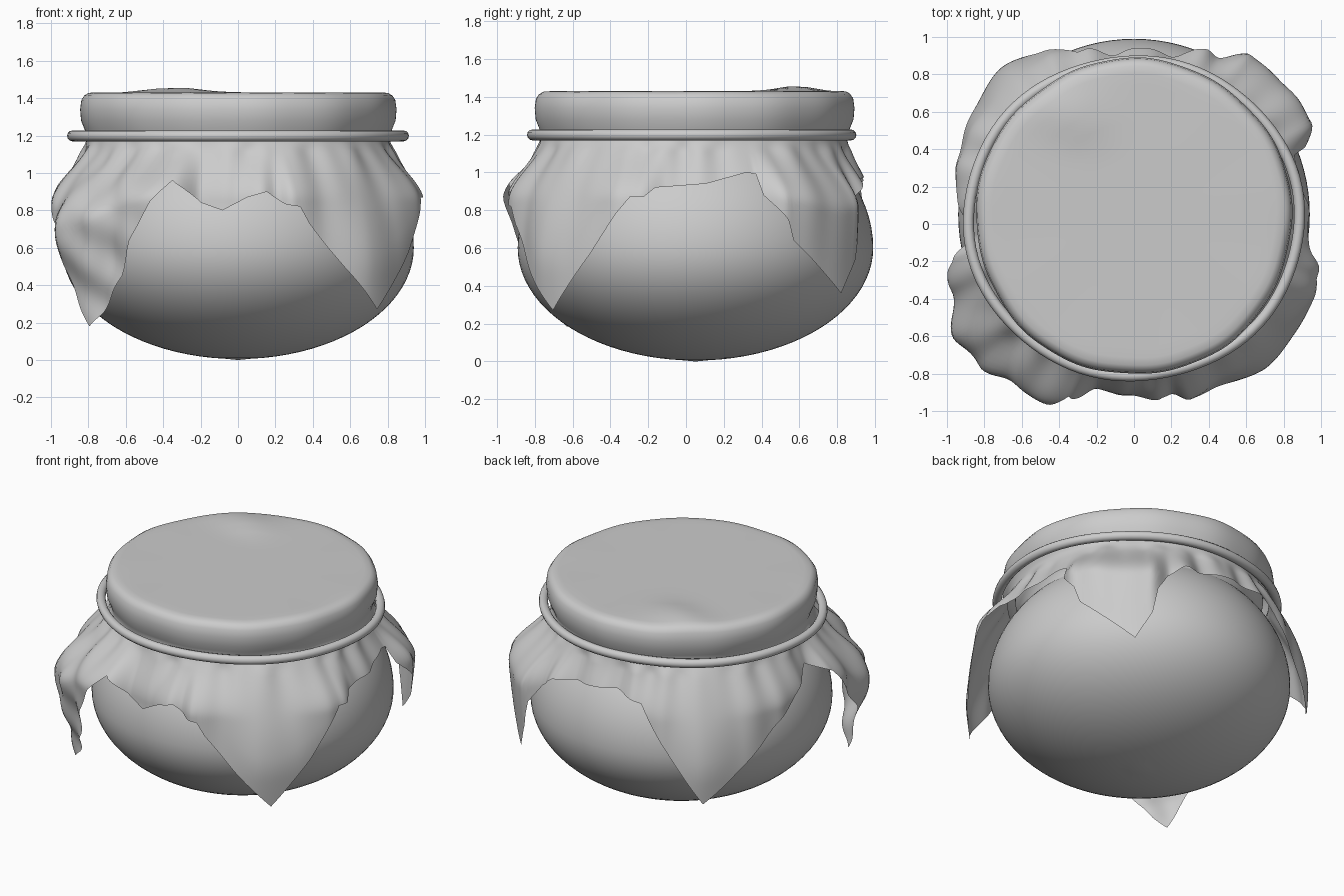
import bpy, bmesh, math
from math import sin, cos, pi, radians, exp

old = bpy.data.objects.get("Cube")
if old:
    bpy.data.objects.remove(old)

GREY = (0.6, 0.6, 0.6, 1.0)
CENTRE_Y = 0.04
TIE_Z = 1.198

material = bpy.data.materials.new("plain grey")
material.use_nodes = True
material.diffuse_color = GREY
material.node_tree.nodes["Principled BSDF"].inputs["Base Color"].default_value = GREY


def clamp(value):
    return max(0.0, min(1.0, value))


def ease(value):
    value = clamp(value)
    return value * value * (3 - 2 * value)


def lookup(table, angle, smooth=False):
    """Interpolate a closed table of (degrees, value) pairs."""
    first = table[0]
    while angle < first[0]:
        angle += 360
    closed = table + [(first[0] + 360, first[1])]
    for (a, va), (b, vb) in zip(closed, closed[1:]):
        if angle <= b:
            t = (angle - a) / (b - a)
            return va + (vb - va) * (ease(t) if smooth else t)


def finish(bm, name):
    bmesh.ops.recalc_face_normals(bm, faces=bm.faces)
    mesh = bpy.data.meshes.new(name)
    bm.to_mesh(mesh)
    bm.free()
    mesh.materials.append(material)
    for polygon in mesh.polygons:
        polygon.use_smooth = True
    obj = bpy.data.objects.new(name, mesh)
    bpy.context.collection.objects.link(obj)


def skin(name, rings, poles=(), closed=False):
    """Bridge rings of points; poles are (ring index, point) caps."""
    bm = bmesh.new()
    rows = [[bm.verts.new(p) for p in ring] for ring in rings]
    count = len(rows[0])
    pairs = list(zip(rows, rows[1:]))
    if closed:
        pairs.append((rows[-1], rows[0]))
    for upper, lower in pairs:
        for i in range(count):
            j = (i + 1) % count
            bm.faces.new((upper[i], lower[i], lower[j], upper[j]))
    for index, point in poles:
        tip = bm.verts.new(point)
        row = rows[index]
        for i in range(count):
            bm.faces.new((tip, row[i], row[(i + 1) % count]))
    finish(bm, name)


def circle(radius, z, y, count=96):
    return [(radius * cos(2 * pi * i / count), y + radius * sin(2 * pi * i / count), z)
            for i in range(count)]


# Rounded pot with a short neck
pot_profile = []
for i in range(1, 33):
    tilt = -pi / 2 + i * pi / 44
    height = 0.595 if tilt < 0 else 0.75
    pot_profile.append((0.94 * cos(tilt), 0.6 + height * sin(tilt)))
pot_profile += [(0.75, 1.14), (0.77, 1.2), (0.78, 1.36), (0.74, 1.39)]
skin("pot", [circle(r, z, 0.05) for r, z in pot_profile],
     [(0, (0, 0.05, 0)), (-1, (0, 0.05, 1.39))])

# Height of the cloth hem around the pot, with four hanging corners
hem = [(-166, .92), (-160, .76), (-156, .68), (-150, .55), (-146, .4), (-140, .18),
       (-135, .25), (-126, .45), (-122, .64), (-115, .85), (-110, .96), (-107, .92),
       (-102, .84), (-95, .8), (-87, .87), (-81, .9), (-75, .83), (-71, .82),
       (-68, .73), (-57, .5), (-45, .27), (-31, .57), (-23, .78), (-19, .87),
       (-15, .87), (-12, .92), (4, .94), (18, 1), (21, .99), (22, .88), (28, .75),
       (30, .64), (36, .55), (49, .36), (55, .54), (57, .72), (61, .85), (68, .94),
       (76, .96), (97, .99), (109, .94), (132, .32), (160, .74), (172, .88), (186, 1)]

# How far the folds stand out around the pot
folds = [(-167, 1.03), (-158, 1.05), (-145, 1.17), (-136, 1.15), (-128, 1.1), (-122, 1.12),
         (-110, 1.09), (-102, .94), (-92, .95), (-83, 1), (-78, .97), (-73, 1.03),
         (-64, 1.02), (-48, 1.08), (-36, 1.07), (-24, 1.07), (-17, 1.05), (-9, .96),
         (8, .95), (20, .97), (28, 1.08), (43, 1.07), (54, 1.07), (62, .96),
         (67, 1), (77, .91), (90, .94), (97, .91), (106, .97), (119, 1.02),
         (132, 1.07), (147, 1.03), (162, 1), (176, .95), (187, .91)]


def cloth_point(degrees, radius, z):
    a = radians(degrees)
    return (radius * cos(a), CENTRE_Y + radius * sin(a), z)


def bump(degrees, middle, width):
    return exp(-((degrees - middle) / width) ** 2)


def skirt_point(degrees, t):
    a = radians(degrees)
    top = 1.18
    z = top + (lookup(hem, degrees) - top) * t
    drop = top - z
    # Two corners hang as flat flaps, the other two sag and bulge lower
    flat = bump(degrees, -45, 20) + bump(degrees, 133, 24)
    sag = bump(degrees, -142, 15) + 0.4 * bump(degrees, 48, 14)
    out = lookup(folds, degrees, True)
    out += (1.03 - out) * ease((0.9 - 0.3 * flat - 0.14 * sag - z) / 0.6)
    rounded = ease(0.06 + drop / (0.35 + 0.16 * sag))
    sloping = 1 - (1 - clamp(drop / 0.72)) ** 2
    radius = 0.81 + (out - 0.81) * (rounded + (sloping - rounded) * flat)
    # Pleats gathered under the tie fade out further down
    pleat = sin(19 * a + 2 * sin(3 * a)) + 0.6 * sin(31 * a + 1)
    radius += 0.012 * pleat * ease(drop / 0.08) * exp(-drop * (3 + 2 * flat))
    # Crumpling in the front corner
    crumple = bump(degrees, -136, 18) * ease(drop / 0.2)
    radius += 0.011 * crumple * (sin(z * 20 + a * 14) + sin(z * 9 - a * 25))
    return cloth_point(degrees, radius, z)


def cover_point(degrees, radius, z):
    a = radians(degrees)
    # Gentle wobble on the wall, and a raised wrinkle near the rear rim
    wobble = 0.005 * sin(5 * a) + 0.003 * sin(13 * a + 1)
    x, y, z = cloth_point(degrees, radius + wobble * radius, z)
    lump = exp(-((x + 0.33) / 0.2) ** 2 - ((y - 0.58) / 0.13) ** 2)
    if z > 1.38:
        z += 0.026 * lump + 0.003 * sin(9 * a) * radius ** 4
    return (x, y, z)


# One cloth sheet: flat top, rounded rim, wall and skirt
cover_profile = [(0.1 * i, 1.43) for i in range(1, 8)]
cover_profile += [(0.76, 1.43), (0.8, 1.427), (0.822, 1.414), (0.838, 1.39),
                  (0.845, 1.34), (0.84, 1.28), (0.822, 1.235), (0.81, TIE_Z)]
angles = range(-180, 180)
sheet = [[cover_point(d, r, z) for d in angles] for r, z in cover_profile]
ROWS = 28
sheet += [[skirt_point(d, i / ROWS) for d in angles] for i in range(ROWS + 1)]
skin("cloth_cover", sheet, [(0, (0, CENTRE_Y, 1.43))])

# Cord tied round the neck, slightly oval
cord = []
for i in range(96):
    a = 2 * pi * i / 96
    loop = []
    for k in range(12):
        b = 2 * pi * k / 12
        spread = 0.029 * cos(b) + 0.004 * sin(6 * a)
        loop.append(((0.885 + spread) * cos(a), 0.03 + (0.842 + spread) * sin(a),
                     TIE_Z + 0.029 * sin(b)))
    cord.append(loop)
skin("neck_cord", cord, closed=True)
